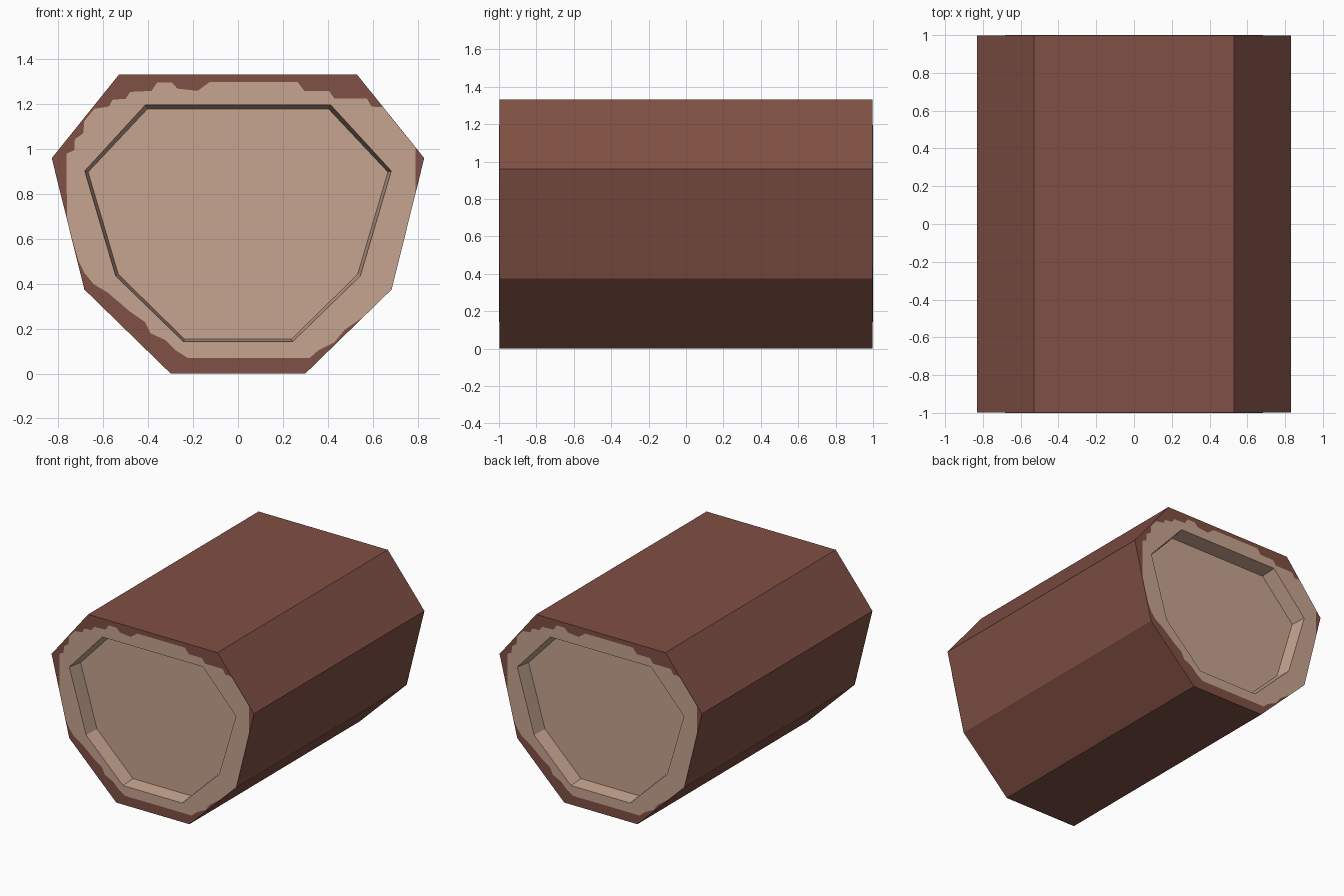
import bpy, bmesh, math
from mathutils import Matrix

if "Cube" in bpy.data.objects:
    bpy.data.objects.remove(bpy.data.objects["Cube"])


def material(name, rgb):
    m = bpy.data.materials.new(name)
    m.diffuse_color = (*rgb, 1)
    m.use_nodes = True
    m.node_tree.nodes["Principled BSDF"].inputs["Base Color"].default_value = m.diffuse_color
    return m


BARK = material("brown_bark", (0.216, 0.080, 0.058))
WOOD = material("pale_wood", (0.565, 0.371, 0.279))


def mirrored(half):
    """Closed (x, z) outline from its right half, listed top to bottom."""
    return half + [(-x, z) for x, z in reversed(half)]


OUTER = mirrored([(0.53, 1.333), (0.83, 0.96), (0.685, 0.375), (0.30, 0.0)])
RIM = mirrored([(0.413, 1.197), (0.683, 0.903), (0.545, 0.435), (0.243, 0.142)])
FLOOR = mirrored([(0.403, 1.18), (0.668, 0.898), (0.533, 0.442), (0.238, 0.153)])

# Ragged edge where the pale wood meets the bark
RAGGED = [(-0.762, 0.69), (-0.74, 0.605), (-0.71, 0.50), (-0.685, 0.45), (-0.645, 0.40),
          (-0.58, 0.36), (-0.48, 0.275), (-0.415, 0.23), (-0.39, 0.18), (-0.325, 0.15),
          (-0.28, 0.105), (-0.225, 0.07), (0.32, 0.07), (0.36, 0.105), (0.43, 0.14),
          (0.475, 0.195), (0.555, 0.25), (0.685, 0.375), (0.79, 0.80), (0.79, 1.007),
          (0.645, 1.187), (0.595, 1.19), (0.575, 1.225), (0.43, 1.225), (0.405, 1.26),
          (0.295, 1.26), (0.265, 1.30), (-0.125, 1.30), (-0.18, 1.26), (-0.27, 1.27),
          (-0.295, 1.298), (-0.36, 1.298), (-0.385, 1.26), (-0.48, 1.255), (-0.50, 1.225),
          (-0.56, 1.22), (-0.575, 1.19), (-0.64, 1.18), (-0.685, 1.125), (-0.69, 1.07),
          (-0.727, 1.045), (-0.73, 0.995), (-0.765, 0.98)]


def ring(bm, outline, y):
    return [bm.verts.new((x, y, z)) for x, z in outline]


def bridge(bm, a, b):
    n = len(a)
    for i in range(n):
        j = (i + 1) % n
        bm.faces.new((a[i], a[j], b[j], b[i]))


def finish(bm, name, mat):
    me = bpy.data.meshes.new(name)
    bm.to_mesh(me)
    bm.free()
    me.materials.append(mat)
    ob = bpy.data.objects.new(name, me)
    bpy.context.collection.objects.link(ob)
    return ob


# Bark: eight-sided tube with flat end rims just behind the wood skin
END = 0.998
bm = bmesh.new()
loops = [ring(bm, RIM, -END), ring(bm, OUTER, -1 + 0.002),
         ring(bm, OUTER, END), ring(bm, RIM, END)]
for a, b in zip(loops, loops[1:]):
    bridge(bm, a, b)
bmesh.ops.recalc_face_normals(bm, faces=bm.faces)
# make sure the tube faces outwards
if max(bm.faces, key=lambda f: f.calc_center_median().z).normal.z < 0:
    bmesh.ops.reverse_faces(bm, faces=bm.faces)
finish(bm, "bark", BARK)


# Wood ends: ragged skin with a recessed, slightly tapered panel
def wood_end(name, angle):
    bm = bmesh.new()
    edge, rim = ring(bm, RAGGED, -1.0), ring(bm, RIM, -1.0)
    edges = [bm.edges.new((r[i - 1], r[i])) for r in (edge, rim) for i in range(len(r))]
    bmesh.ops.triangle_fill(bm, edges=edges, use_beauty=True)
    floor = ring(bm, FLOOR, -0.89)
    bridge(bm, rim, floor)
    bm.faces.new(floor)
    bmesh.ops.recalc_face_normals(bm, faces=bm.faces)
    bm.normal_update()
    if sum(f.normal.y * f.calc_area() for f in bm.faces) > 0:
        bmesh.ops.reverse_faces(bm, faces=bm.faces)
    bmesh.ops.rotate(bm, verts=bm.verts, matrix=Matrix.Rotation(angle, 3, 'Z'))
    finish(bm, name, WOOD)


wood_end("front_wood_end", 0)
wood_end("back_wood_end", math.pi)
